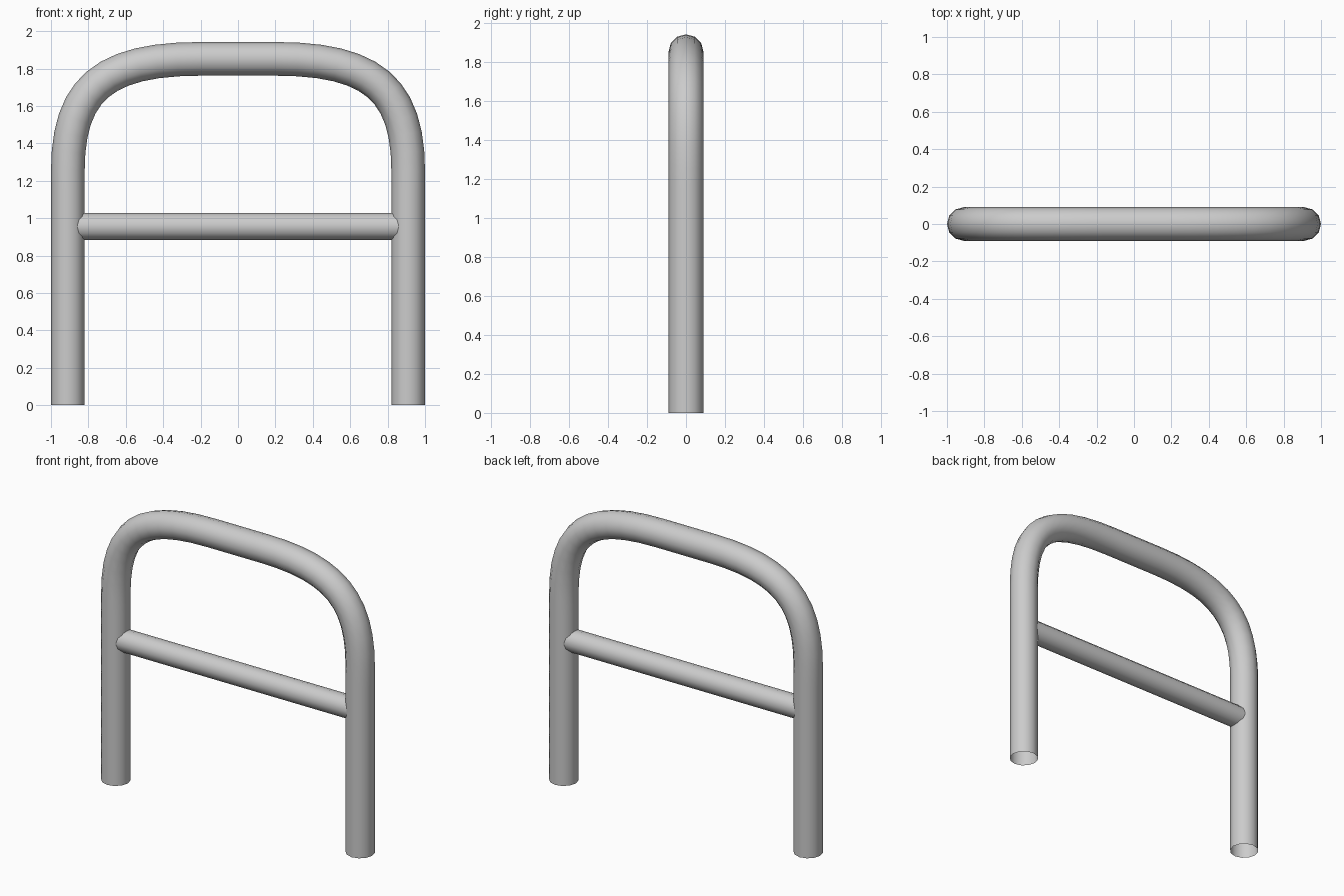
import bpy

if "Cube" in bpy.data.objects:
    bpy.data.objects.remove(bpy.data.objects["Cube"])


def tube(name, points, radius):
    """Open-ended round tube; points are (position, handle in, handle out) as x, z pairs."""
    curve = bpy.data.curves.new(name, 'CURVE')
    curve.dimensions = '3D'
    curve.resolution_u = 12
    curve.bevel_depth = radius
    curve.bevel_resolution = 4
    curve.use_fill_caps = False
    spline = curve.splines.new('BEZIER')
    spline.bezier_points.add(len(points) - 1)
    for bp, (co, hin, hout) in zip(spline.bezier_points, points):
        bp.handle_left_type = bp.handle_right_type = 'FREE'
        bp.co = (co[0], 0, co[1])
        bp.handle_left = (hin[0], 0, hin[1])
        bp.handle_right = (hout[0], 0, hout[1])
    spline.use_smooth = True
    obj = bpy.data.objects.new(name, curve)
    bpy.context.collection.objects.link(obj)
    # Turn the curve into a plain mesh
    bpy.ops.object.select_all(action='DESELECT')
    obj.select_set(True)
    bpy.context.view_layer.objects.active = obj
    bpy.ops.object.convert(target='MESH')
    return bpy.context.object


# Bent hoop: two legs joined by a rounded top
left = [
    ((-0.91, 0), (-0.91, -0.3), (-0.91, 0.4)),
    ((-0.91, 1.25), (-0.91, 0.85), (-0.91, 1.69)),
    ((-0.2, 1.852), (-0.72, 1.852), (-0.07, 1.852)),
]


def flip(p):
    return (-p[0], p[1])


right = [(flip(co), flip(hout), flip(hin)) for co, hin, hout in reversed(left)]
tube("hoop_frame", left + right, 0.09)

# Thinner cross rail, its ends buried in the legs
z = 0.956
tube("cross_rail", [
    ((-0.9, z), (-1.2, z), (-0.3, z)),
    ((0.9, z), (0.3, z), (1.2, z)),
], 0.073)
